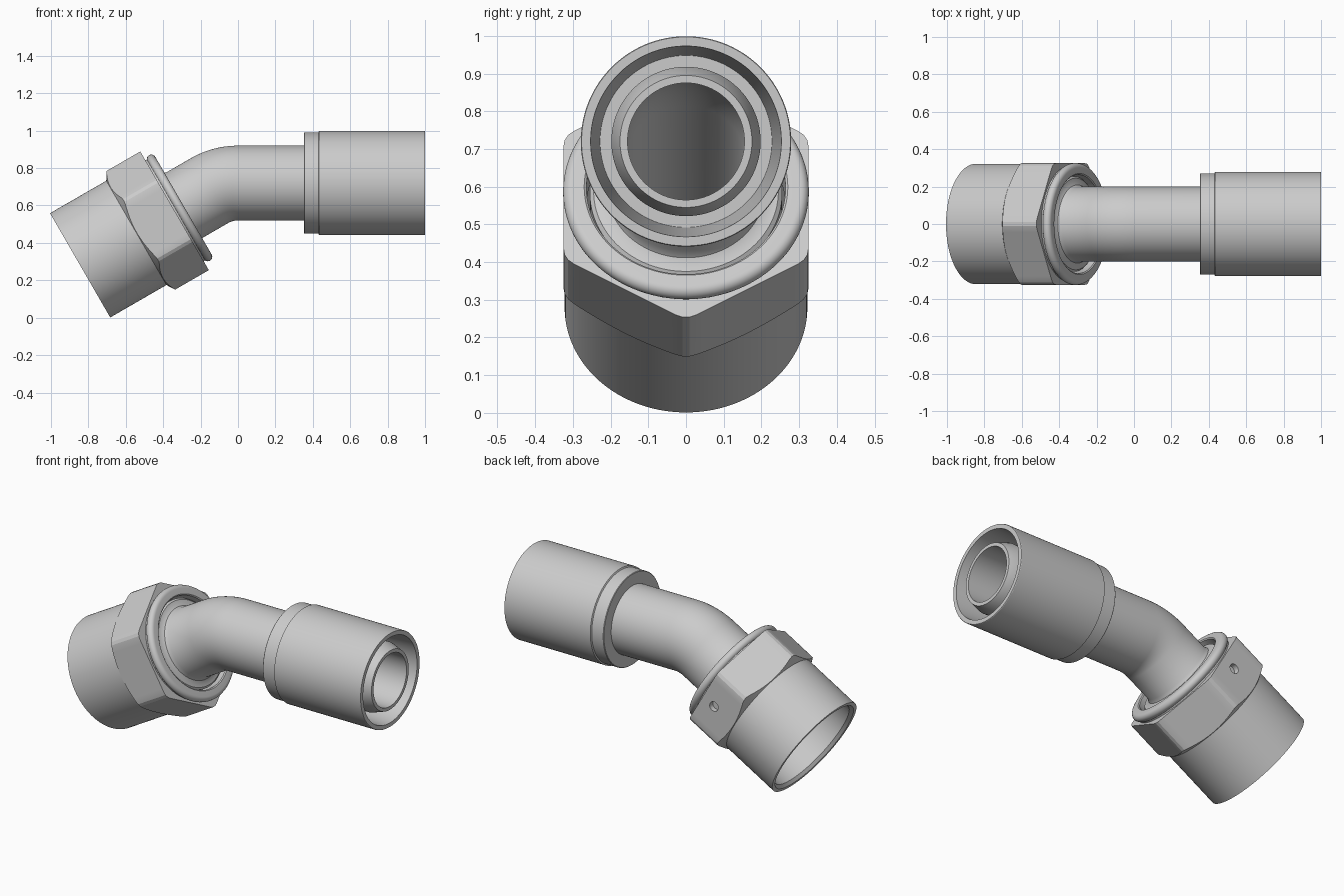
import bpy, bmesh
from math import sin, cos, pi, radians
from mathutils import Vector, Matrix

if "Cube" in bpy.data.objects:
    bpy.data.objects.remove(bpy.data.objects["Cube"])

SEG = 120
ANG = radians(30)          # bend angle
R = 0.306                  # bend radius of the pipe
ZC = 0.72                  # height of the straight axis
T_BEND = 0.798             # distance from nut mouth to bend start
D = Vector((cos(ANG), 0, sin(ANG)))
BEND = Vector((-R * sin(ANG), 0, ZC - R + R * cos(ANG)))


def on_nut(t):             # point on the tilted axis
    return BEND + D * (t - T_BEND), ANG


def on_bend(a):            # point on the bend
    return Vector((-R * sin(a), 0, ZC - R + R * cos(a))), a


def on_hose(x):            # point on the straight axis
    return Vector((x, 0, ZC)), 0.0


def loft(name, rings, smooth=25):
    """Closed ring body; each ring is a function of angle -> (frame, radius)."""
    bm = bmesh.new()
    loops = []
    for ring in rings:
        loop = []
        for i in range(SEG):
            a = (i + 0.5) * 2 * pi / SEG
            (c, tilt), r = ring(a) if callable(ring) else ring
            n = Vector((-sin(tilt), 0, cos(tilt)))
            loop.append(bm.verts.new(c + n * (r * cos(a)) + Vector((0, r * sin(a), 0))))
        loops.append(loop)
    for k, p in enumerate(loops):
        q = loops[(k + 1) % len(loops)]
        for i in range(SEG):
            j = (i + 1) % SEG
            bm.faces.new((p[i], p[j], q[j], q[i]))
    bmesh.ops.recalc_face_normals(bm, faces=bm.faces[:])
    me = bpy.data.meshes.new(name)
    bm.to_mesh(me)
    bm.free()
    ob = bpy.data.objects.new(name, me)
    bpy.context.collection.objects.link(ob)
    return ob


def shade(ob, angle):
    bpy.ops.object.select_all(action='DESELECT')
    ob.select_set(True)
    bpy.context.view_layer.objects.active = ob
    bpy.ops.object.shade_smooth_by_angle(angle=radians(angle))


def along(place, pts):
    return [(place(t), r) for t, r in pts]


# bent pipe with cone seat at one end and hose tail at the other
pipe = along(on_nut, [(0.28, 0.155), (0.28, 0.185), (0.47, 0.255), (0.605, 0.255),
                      (0.615, 0.245), (0.617, 0.225), (0.625, 0.209), (0.645, 0.2)])
arc = [ANG * (1 - i / 16) for i in range(17)]
pipe += [(on_bend(a), 0.2) for a in arc]
pipe += along(on_hose, [(0.5, 0.2), (0.501, 0.198), (0.93, 0.198), (1.0, 0.175), (1.0, 0.155)])
pipe += [(on_bend(a), 0.155) for a in reversed(arc)]
shade(loft("bent_pipe", pipe), 25)

# crimp collar around the hose tail
collar = along(on_hose, [(0.352, 0.19), (0.352, 0.268), (0.355, 0.271), (0.43, 0.271),
                         (0.434, 0.279), (0.997, 0.279), (1.0, 0.277), (1.0, 0.253),
                         (0.6, 0.228), (0.6, 0.19)])
shade(loft("crimp_collar", collar), 25)


# union nut: round skirt, chamfered hexagon, rounded rear lip, bore
def hex_radius(a):
    return min(0.325 / cos(a % (pi / 3) - pi / 6), 0.3665)


def hex_front(a):
    r = hex_radius(a)
    return on_nut(0.348 + (r - 0.322) * 0.6), r


def hex_back(a):
    return on_nut(0.583), hex_radius(a)


nut_rings = along(on_nut, [(0, 0.3), (0, 0.322), (0.347, 0.322)])
nut_rings += [hex_front, hex_back]
nut_rings += along(on_nut, [(0.583, 0.312), (0.592, 0.312)])
nut_rings += along(on_nut, [(0.614 + 0.024 * sin(b), 0.302 + 0.024 * cos(b))
                            for b in [radians(-65 + 15.5 * i) for i in range(11)]])
nut_rings += along(on_nut, [(0.638, 0.27), (0.633, 0.264), (0.53, 0.264), (0.5, 0.285), (0.018, 0.285)])
nut = loft("union_nut", nut_rings)

# small pin hole in the rear flat
bm = bmesh.new()
bmesh.ops.create_cone(bm, cap_ends=True, segments=32, radius1=0.028, radius2=0.028, depth=0.06,
                      matrix=Matrix.Translation(on_nut(0.5)[0] + Vector((0, 0.325, 0)))
                      @ Matrix.Rotation(pi / 2, 4, 'X'))
me = bpy.data.meshes.new("pin_hole_cutter")
bm.to_mesh(me)
bm.free()
cutter = bpy.data.objects.new("pin_hole_cutter", me)
bpy.context.collection.objects.link(cutter)
cutter.hide_render = True
mod = nut.modifiers.new("pin_hole", 'BOOLEAN')
mod.operation, mod.object, mod.solver = 'DIFFERENCE', cutter, 'EXACT'
bpy.context.view_layer.objects.active = nut
bpy.ops.object.modifier_apply(modifier=mod.name)
bpy.data.objects.remove(cutter)
shade(nut, 18)
